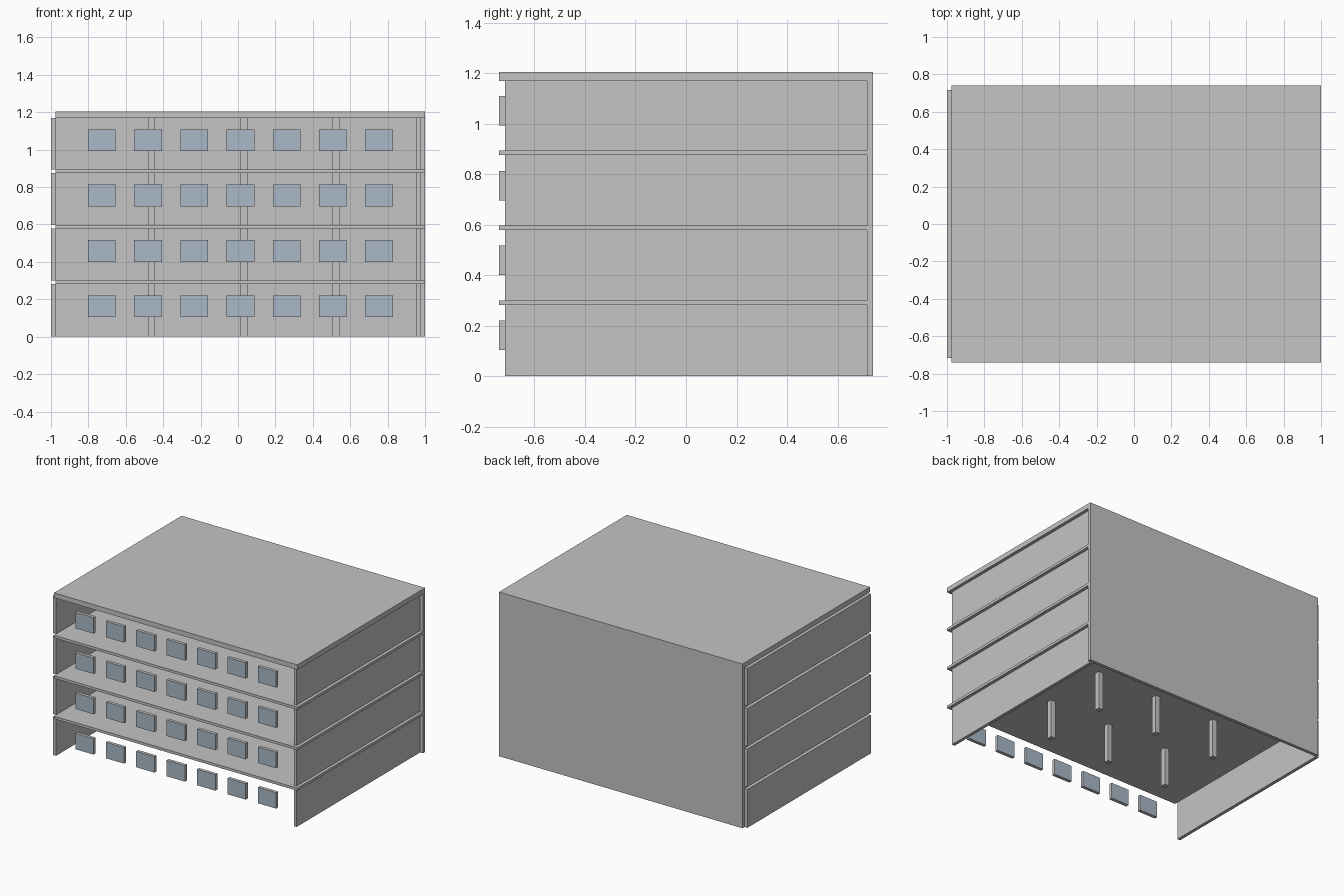
import bpy, bmesh

if "Cube" in bpy.data.objects:
    bpy.data.objects.remove(bpy.data.objects["Cube"])


def material(name, rgb):
    m = bpy.data.materials.new(name)
    m.diffuse_color = (*rgb, 1)
    m.use_nodes = True
    m.node_tree.nodes["Principled BSDF"].inputs["Base Color"].default_value = m.diffuse_color
    return m


CONCRETE = material("concrete grey", (0.55, 0.55, 0.55))
GLASS = material("glass blue", (0.40, 0.49, 0.58))


def box(name, x, y, z, glazed=False):
    """Box from (min, max) ranges; glazed boxes get inset panes front and back."""
    bm = bmesh.new()
    bmesh.ops.create_cube(bm, size=1)
    for v in bm.verts:
        v.co = [r[0] if c < 0 else r[1] for c, r in zip(v.co, (x, y, z))]
    bm.normal_update()
    if glazed:
        panes = [f for f in bm.faces if abs(f.normal.y) > 0.9]
        bmesh.ops.inset_individual(bm, faces=panes, thickness=0.004)
        for f in panes:
            f.material_index = 1
    mesh = bpy.data.meshes.new(name)
    bm.to_mesh(mesh)
    bm.free()
    mesh.materials.append(CONCRETE)
    mesh.materials.append(GLASS)
    obj = bpy.data.objects.new(name, mesh)
    bpy.context.collection.objects.link(obj)
    return obj


LEFT, RIGHT = -0.976, 1.0      # slab ends
FRONT, BACK = -0.74, 0.74
WALL_FRONT, WALL_BACK = -0.716, 0.716
STOREY = 0.297                 # floor to floor
TOP = 1.205

# Roof and full-height back wall
box("roof", (LEFT, RIGHT), (FRONT, BACK), (1.169, TOP))
box("back_wall", (LEFT, RIGHT), (WALL_BACK, BACK), (0, 1.169))

for s in range(4):
    base = s * STOREY + (0.003 if s else 0)
    top = (s + 1) * STOREY - 0.016 if s < 3 else 1.169
    n = s + 1

    # Intermediate floor slab above this storey
    if s < 3:
        box(f"floor_slab_{n}", (LEFT, RIGHT), (FRONT, WALL_BACK),
            (top, n * STOREY + 0.003))

    # Side walls: the left one sits outside the slabs, the right one inset
    box(f"left_wall_{n}", (-1.0, LEFT), (WALL_FRONT, WALL_BACK), (base, top))
    box(f"right_wall_{n}", (0.954, 0.977), (WALL_FRONT, WALL_BACK), (base, top))

    # Interior columns, three by two
    for i in range(3):
        for j in range(2):
            cx, cy = -0.48 + i * 0.493, -0.247 + j * 0.493
            box(f"column_{n}_{i + 1}_{j + 1}", (cx, cx + 0.037),
                (cy, cy + 0.037), (base, top))

    # Row of windows along the open front
    for i in range(7):
        cx = -0.728 + i * 0.247
        z0 = 0.104 + s * 0.296
        box(f"window_{n}_{i + 1}", (cx - 0.074, cx + 0.074),
            (FRONT, WALL_FRONT), (z0, z0 + 0.117), glazed=True)
